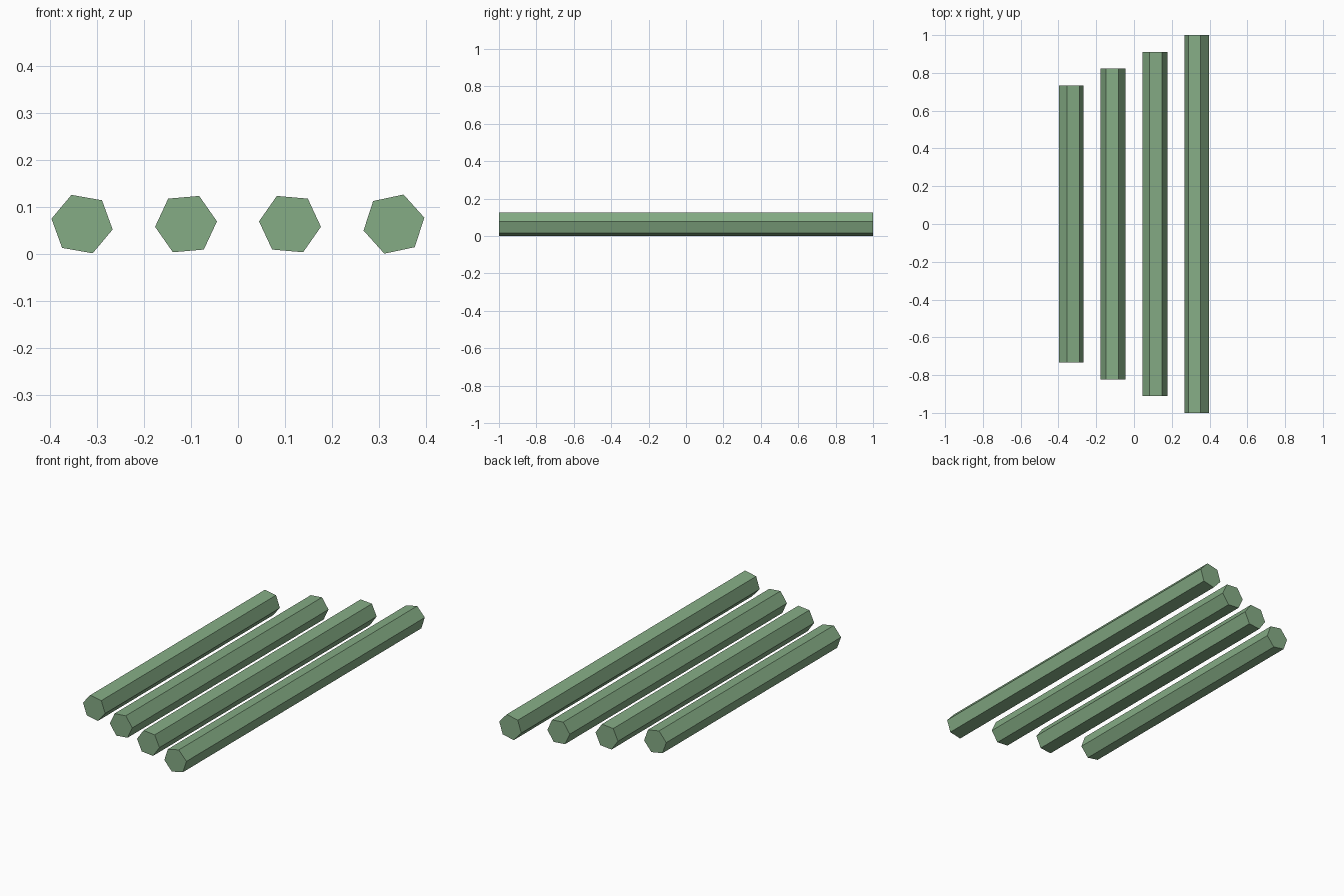
import bpy
import bmesh
from math import cos, sin, radians, tau

cube = bpy.data.objects.get("Cube")
if cube:
    bpy.data.objects.remove(cube, do_unlink=True)

SIDES = 6
RADIUS = 0.0662
CENTRE_Z = 0.0638
SPACING = 0.2215

green = bpy.data.materials.new("soft_green")
green.use_nodes = True
colour = (0.235, 0.415, 0.235, 1)
green.diffuse_color = colour
green.node_tree.nodes["Principled BSDF"].inputs["Base Color"].default_value = colour


def hex_rod(name, x, half_length, roll):
    """Flat-sided rod lying along y, rolled about its own axis."""
    bm = bmesh.new()
    ring = []
    for i in range(SIDES):
        a = radians(roll) + tau * i / SIDES
        ring.append(bm.verts.new((RADIUS * cos(a), -half_length, RADIUS * sin(a))))
    cap = bm.faces.new(ring)
    end = bmesh.ops.extrude_face_region(bm, geom=[cap], use_keep_orig=True)
    moved = [g for g in end["geom"] if isinstance(g, bmesh.types.BMVert)]
    bmesh.ops.translate(bm, verts=moved, vec=(0, 2 * half_length, 0))
    bmesh.ops.recalc_face_normals(bm, faces=bm.faces)
    mesh = bpy.data.meshes.new(name)
    bm.to_mesh(mesh)
    bm.free()
    mesh.materials.append(green)
    rod = bpy.data.objects.new(name, mesh)
    rod.location = (x, 0, CENTRE_Z)
    bpy.context.collection.objects.link(rod)


# Four rods, shortest to longest: name, half length, roll in degrees
rods = [
    ("short_rod", 0.733, -10),
    ("medium_rod", 0.823, 5),
    ("long_rod", 0.911, -5),
    ("longest_rod", 1.0, 12),
]
for i, (name, half_length, roll) in enumerate(rods):
    hex_rod(name, (i - 1.5) * SPACING, half_length, roll)
